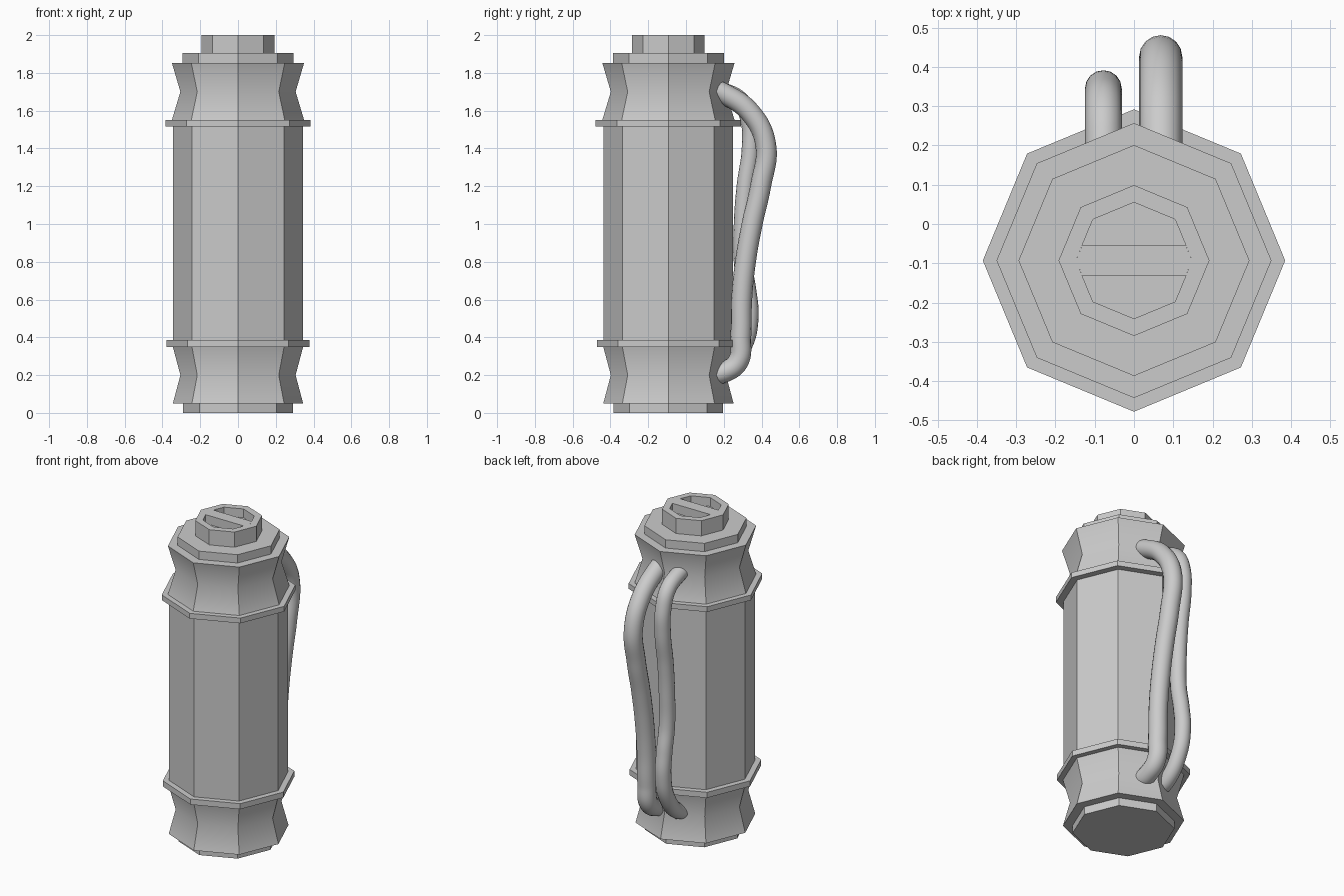
import bpy
import bmesh
from math import cos, sin, pi, radians
from mathutils import Vector

cube = bpy.data.objects.get("Cube")
if cube:
    bpy.data.objects.remove(cube, do_unlink=True)

SIDES = 8
AXIS_Y = -0.093

metal = bpy.data.materials.new("plain grey")
metal.use_nodes = True
GREY = (0.6, 0.6, 0.6, 1)
metal.diffuse_color = GREY
metal.node_tree.nodes["Principled BSDF"].inputs["Base Color"].default_value = GREY


def finish(obj, angle):
    """Smooth shading that keeps edges above the angle sharp."""
    bpy.ops.object.select_all(action="DESELECT")
    obj.select_set(True)
    bpy.context.view_layer.objects.active = obj
    bpy.ops.object.shade_smooth_by_angle(angle=radians(angle))


def add_mesh(name, bm):
    bmesh.ops.recalc_face_normals(bm, faces=bm.faces)
    mesh = bpy.data.meshes.new(name)
    bm.to_mesh(mesh)
    bm.free()
    mesh.materials.append(metal)
    obj = bpy.data.objects.new(name, mesh)
    obj.location.y = AXIS_Y
    bpy.context.collection.objects.link(obj)
    finish(obj, 40)
    return obj


def octagon_part(name, profile):
    """Eight-sided closed solid through (radius, height) pairs."""
    bm = bmesh.new()
    rings = []
    for r, z in profile:
        rings.append([bm.verts.new((r * cos(2 * pi * i / SIDES), r * sin(2 * pi * i / SIDES), z))
                      for i in range(SIDES)])
    for low, high in zip(rings, rings[1:]):
        for i in range(SIDES):
            j = (i + 1) % SIDES
            bm.faces.new((low[i], low[j], high[j], high[i]))
    bm.faces.new(rings[0])
    bm.faces.new(rings[-1])
    return add_mesh(name, bm)


def prism(name, outline, bottom, top):
    bm = bmesh.new()
    face = bm.faces.new([bm.verts.new((x, y, bottom)) for x, y in outline])
    lifted = bmesh.ops.extrude_face_region(bm, geom=[face])["geom"]
    bmesh.ops.translate(bm, vec=(0, 0, top - bottom),
                        verts=[v for v in lifted if isinstance(v, bmesh.types.BMVert)])
    return add_mesh(name, bm)


def hose(name, x, radius, path):
    """Round tube at constant x through (y, z) points."""
    curve = bpy.data.curves.new(name, "CURVE")
    curve.dimensions = "3D"
    curve.bevel_depth = radius
    curve.bevel_resolution = 6
    curve.resolution_u = 8
    curve.use_fill_caps = True
    spline = curve.splines.new("BEZIER")
    spline.bezier_points.add(len(path) - 1)
    for point, (y, z) in zip(spline.bezier_points, path):
        point.co = Vector((x, y, z))
        point.handle_left_type = point.handle_right_type = "AUTO"
    curve.materials.append(metal)
    obj = bpy.data.objects.new(name, curve)
    bpy.context.collection.objects.link(obj)
    bpy.ops.object.select_all(action="DESELECT")
    obj.select_set(True)
    bpy.context.view_layer.objects.active = obj
    bpy.ops.object.convert(target="MESH")
    finish(bpy.context.object, 50)


# Canister body, bottom to top
octagon_part("foot", [(0.29, 0), (0.29, 0.05)])
octagon_part("lower_waist", [(0.345, 0.05), (0.305, 0.2), (0.345, 0.35)])
octagon_part("lower_band", [(0.379, 0.35), (0.379, 0.385)])
octagon_part("main_barrel", [(0.343, 0.385), (0.343, 1.517)])
octagon_part("upper_band", [(0.385, 1.517), (0.385, 1.55)])
octagon_part("upper_waist", [(0.35, 1.55), (0.305, 1.7), (0.35, 1.853)])
octagon_part("shoulder", [(0.294, 1.853), (0.294, 1.905)])

# Hollow cap with a grip bar across it
octagon_part("cap", [(0.192, 1.905), (0.192, 2), (0.148, 2), (0.148, 1.945)])
prism("cap_grip_bar", [(0.148, 0), (0.132, 0.038), (-0.132, 0.038),
                       (-0.148, 0), (-0.132, -0.038), (0.132, -0.038)], 1.945, 2)

# Two hoses down the back
hose("large_hose", 0.068, 0.055,
     [(0.1, 1.73), (0.2, 1.69), (0.34, 1.59), (0.422, 1.42), (0.395, 1.2),
      (0.35, 1.0), (0.315, 0.8), (0.295, 0.6), (0.29, 0.4), (0.275, 0.27),
      (0.2, 0.215), (0.1, 0.2)])
hose("small_hose", -0.078, 0.047,
     [(0.1, 1.72), (0.2, 1.7), (0.29, 1.65), (0.335, 1.55), (0.342, 1.4),
      (0.315, 1.2), (0.3, 1.0), (0.3, 0.8), (0.325, 0.65), (0.337, 0.5),
      (0.305, 0.36), (0.2, 0.23), (0.1, 0.2)])
